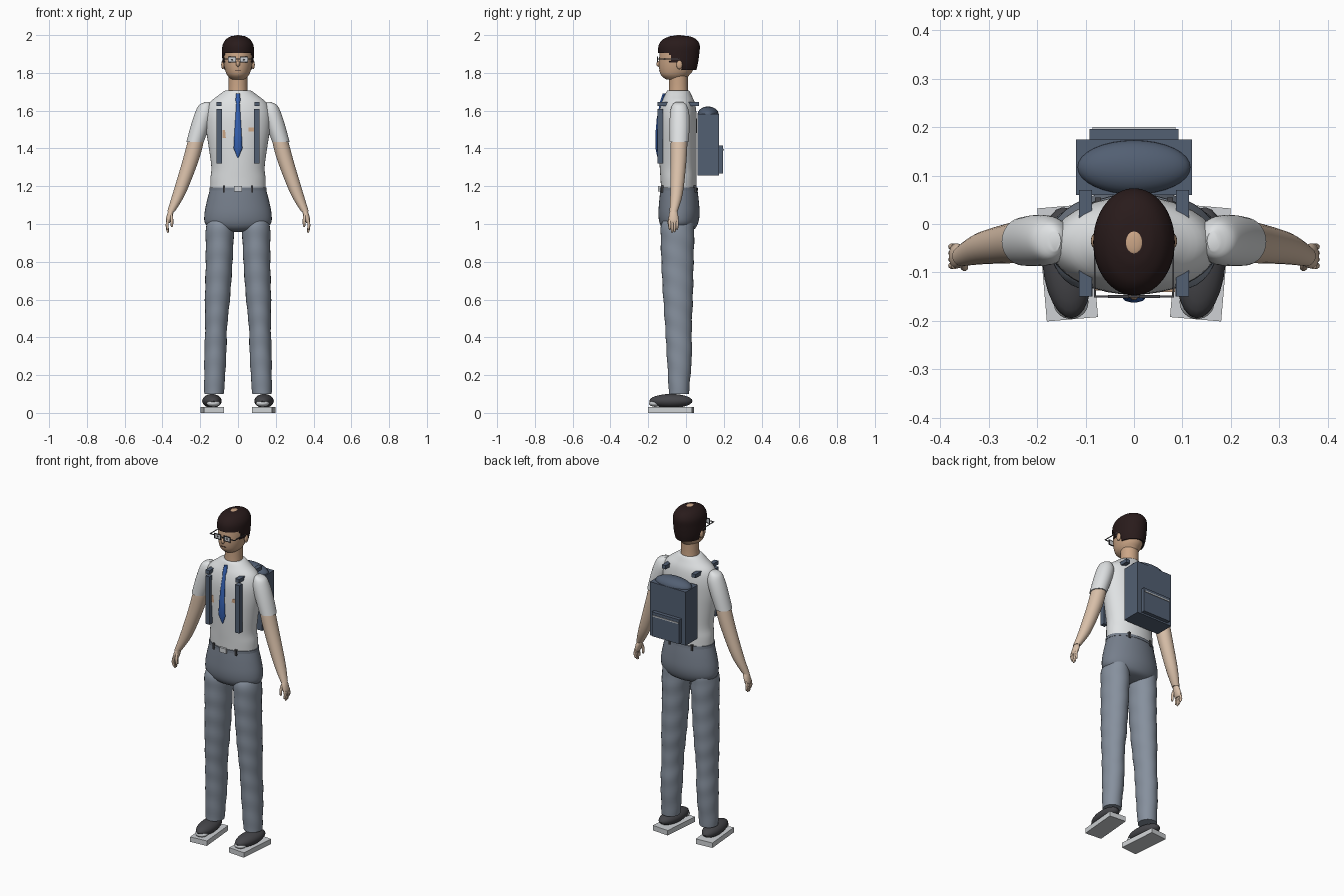
import bpy, bmesh, math
from mathutils import Matrix, Vector

def mat(name, r, g, b):
    m = bpy.data.materials.new(name)
    m.diffuse_color = (r, g, b, 1)
    return m

SKIN = mat("face_skin", .60, .38, .24)
ARM = mat("arm_skin", .70, .53, .40)
SHIRT = mat("white_shirt", .74, .76, .77)
LEGS = mat("grey_trousers", .24, .28, .34)
HIPS = mat("dark_grey_trousers", .18, .21, .26)
PACK = mat("slate_blue", .085, .115, .17)
HAIR = mat("dark_brown_hair", .022, .011, .011)
SHOE = mat("charcoal", .06, .06, .067)
TIE = mat("blue_tie", .035, .12, .45)
PALE = mat("pale_grey", .62, .64, .66)

def finish(bm, name, m, angle=40):
    bmesh.ops.recalc_face_normals(bm, faces=bm.faces[:])
    for f in bm.faces:
        f.smooth = True
    for e in bm.edges:
        e.smooth = len(e.link_faces) == 2 and e.calc_face_angle(0) < math.radians(angle)
    me = bpy.data.meshes.new(name)
    bm.to_mesh(me)
    bm.free()
    me.materials.append(m)
    ob = bpy.data.objects.new(name, me)
    bpy.context.collection.objects.link(ob)
    return ob

def smooth_rings(rings, steps):
    # Catmull-Rom interpolation between cross-sections
    out = []
    for i in range(len(rings) - 1):
        a, b, c, d = (rings[max(i - 1, 0)], rings[i], rings[i + 1], rings[min(i + 2, len(rings) - 1)])
        for k in range(steps):
            t = k / steps
            out.append([.5 * (2 * q + (r - p) * t + (2 * p - 5 * q + 4 * r - s) * t * t
                              + (3 * q - p - 3 * r + s) * t ** 3) for p, q, r, s in zip(a, b, c, d)])
    return out + [list(rings[-1])]

def loft(name, m, rings, side=1, n=28, steps=4, keep=None, wave=0):
    # rings: (z, centre x, centre y, radius x, radius y)
    bm = bmesh.new()
    loops = []
    for z, cx, cy, rx, ry in smooth_rings(rings, steps):
        rx, ry = max(rx, .001), max(ry, .001)
        loop = []
        for i in range(n):
            a = 2 * math.pi * i / n
            w = 1 + wave * math.sin(z * 55 + 2 * math.sin(a))
            loop.append(bm.verts.new((side * (cx + rx * w * math.cos(a)), cy + ry * w * math.sin(a), z)))
        loops.append(loop)
    for p, q in zip(loops, loops[1:]):
        for i in range(n):
            j = (i + 1) % n
            bm.faces.new((p[i], p[j], q[j], q[i]))
    bm.faces.new(loops[0])
    bm.faces.new(loops[-1])
    bmesh.ops.recalc_face_normals(bm, faces=bm.faces[:])
    if keep:
        bad = [f for f in bm.faces if not keep(f.calc_center_median())]
        bmesh.ops.delete(bm, geom=bad, context='FACES')
    return finish(bm, name, m)

def body(name, m, rows, **kw):
    # rows: (z, half width, front y, back y)
    return loft(name, m, [(z, 0, (f + b) / 2, w, (b - f) / 2) for z, w, f, b in rows], **kw)

def box(name, m, lo, hi, turn=0):
    lo, hi = Vector(lo), Vector(hi)
    bm = bmesh.new()
    bmesh.ops.create_cube(bm, size=1, matrix=Matrix.Translation((lo + hi) / 2)
                          @ Matrix.Rotation(turn, 4, 'Z') @ Matrix.Diagonal([*[abs(v) for v in hi - lo], 1]))
    return finish(bm, name, m)

def ball(name, m, c, r, turn=0, seg=24):
    bm = bmesh.new()
    bmesh.ops.create_uvsphere(bm, u_segments=seg, v_segments=seg // 2, radius=1,
                              matrix=Matrix.Translation(c) @ Matrix.Rotation(turn, 4, 'Z') @ Matrix.Diagonal([*r, 1]))
    return finish(bm, name, m)

# Head, neck and nose
body("head", SKIN, [(1.765, .035, -.105, 0), (1.785, .055, -.13, .015), (1.81, .067, -.14, .035),
                    (1.85, .076, -.143, .05), (1.9, .079, -.14, .06), (1.95, .075, -.13, .055),
                    (1.98, .05, -.095, .025), (1.99, .015, -.06, -.02)], n=36)
body("neck", SKIN, [(1.66, .055, -.095, .015), (1.72, .05, -.09, .01), (1.80, .05, -.09, .01)])
ball("nose", SKIN, (0, -.143, 1.848), (.011, .014, .016), seg=16)
box("mouth", HAIR, (-.016, -.1425, 1.812), (.016, -.135, 1.815))

# Hair shell cut away around the face
hair = body("hair", HAIR, [(1.815, .073, -.135, .055), (1.85, .081, -.144, .063), (1.9, .084, -.147, .07),
                           (1.945, .082, -.145, .073), (1.975, .066, -.125, .057), (1.992, .042, -.09, .025),
                           (1.997, .02, -.065, -.012)], n=64, steps=8,
            keep=lambda c: c.z > 1.908 or (c.z > 1.855 and c.y > -.085) or c.y > -.022)
sol = hair.modifiers.new("thickness", 'SOLIDIFY')
sol.thickness, sol.offset = .01, -1
ball("crown_spot", SKIN, (0, -.038, 1.994), (.02, .027, .006), seg=16)

# Shirt torso and trouser hips
body("shirt", SHIRT, [(1.185, .146, -.132, .056), (1.24, .146, -.135, .056), (1.3, .141, -.139, .055),
                      (1.4, .154, -.144, .056), (1.5, .169, -.146, .057), (1.58, .171, -.143, .056),
                      (1.64, .152, -.13, .047), (1.68, .105, -.113, .03), (1.705, .07, -.1, .017),
                      (1.708, .05, -.09, .01)], n=40)
body("hips", HIPS, [(1.185, .148, -.135, .06), (1.12, .165, -.142, .068), (1.05, .178, -.146, .072),
                    (1.0, .172, -.138, .062), (.97, .125, -.115, .04), (.957, .05, -.07, -.01)], n=40)
body("belt", HIPS, [(1.178, .152, -.138, .063), (1.194, .151, -.138, .062)], n=40, steps=1)
box("buckle", PALE, (-.022, -.147, 1.172), (.022, -.135, 1.2))

# Tie
loft("tie", TIE, [(1.69, 0, -.116, .010, .008), (1.655, 0, -.126, .013, .010), (1.64, 0, -.131, .009, .008),
                  (1.56, 0, -.147, .014, .008), (1.48, 0, -.154, .019, .008), (1.40, 0, -.154, .023, .008),
                  (1.35, 0, -.147, .002, .004)], n=10, steps=1)

# Chest patches
box("chest_patch_left", SKIN, (-.082, -.137, 1.455), (-.055, -.129, 1.497))
box("chest_patch_right", SKIN, (.05, -.140, 1.49), (.085, -.131, 1.512))

# Glasses bridge
box("glasses_bridge", SHOE, (-.012, -.152, 1.871), (.012, -.148, 1.875))

for s, tag in ((-1, "left"), (1, "right")):
    def nm(part):
        return part + "_" + tag

    def sbox(part, m, lo, hi):
        return box(nm(part), m, (s * lo[0], *lo[1:]), (s * hi[0], *hi[1:]))

    # Ear, lens, frame and temple
    ball(nm("ear"), SKIN, (s * .08, -.035, 1.843), (.009, .016, .024), seg=16)
    sbox("lens", PALE, (.013, -.151, 1.859), (.051, -.148, 1.882))
    for k, z in enumerate((1.855, 1.882)):
        sbox("frame_bar_%d" % k, SHOE, (.010, -.153, z), (.054, -.147, z + .004))
    for k, x in enumerate((.010, .050)):
        sbox("frame_side_%d" % k, SHOE, (x, -.153, 1.857), (x + .004, -.147, 1.884))
    sbox("frame_hinge", SHOE, (.052, -.152, 1.872), (.082, -.148, 1.876))
    sbox("temple", SHOE, (.079, -.152, 1.872), (.083, -.035, 1.876))
    ball(nm("pupil"), SHOE, (s * .031, -.151, 1.87), (.005, .002, .005), seg=12)

    # Sleeve and arm
    loft(nm("sleeve"), SHIRT, [(1.645, .163, -.035, .012, .02), (1.63, .172, -.035, .034, .038),
                               (1.59, .178, -.034, .049, .05), (1.52, .2, -.034, .05, .053),
                               (1.435, .227, -.036, .046, .05)], side=s)
    loft(nm("arm"), ARM, [(1.46, .22, -.036, .04, .043), (1.42, .228, -.037, .043, .044),
                          (1.32, .256, -.04, .042, .041), (1.16, .312, -.05, .034, .033),
                          (1.065, .355, -.066, .02, .021)], side=s)
    # Hand, fingers and thumb
    loft(nm("hand"), ARM, [(1.075, .353, -.066, .013, .016), (1.05, .36, -.066, .016, .024),
                           (1.02, .368, -.066, .014, .026), (1.005, .371, -.066, .009, .022)], side=s, n=16)
    for k, (y, tip) in enumerate(((-.086, .967), (-.073, .953), (-.06, .956), (-.047, .968))):
        loft(nm("finger_%d" % k), ARM, [(1.025, .37, y, .007, .007), (.995, .376, y, .0075, .0068),
                                        (tip + .008, .372, y, .006, .006), (tip, .37, y, .002, .002)],
             side=s, n=10, steps=2)
    loft(nm("thumb"), ARM, [(1.05, .354, -.08, .008, .008), (1.02, .35, -.089, .008, .008),
                            (.99, .35, -.09, .006, .006), (.984, .351, -.09, .002, .002)], side=s, n=10, steps=2)

    # Trouser leg with soft folds
    loft(nm("leg"), LEGS, [(1.03, .096, -.04, .06, .07), (.98, .096, -.045, .074, .088), (.8, .1, -.045, .071, .085),
                           (.6, .109, -.042, .066, .078), (.45, .116, -.04, .058, .07), (.3, .12, -.035, .058, .066),
                           (.1, .127, -.038, .052, .053)], side=s, steps=10, wave=.018)
    # Shoe, toe cap and sole
    turn = -s * .085
    box(nm("sole"), PALE, (s * .137 - .053, -.197, 0), (s * .137 + .053, .037, .03), turn)
    ball(nm("shoe"), SHOE, (s * .138, -.08, .063), (.051, .115, .037), turn)
    ball(nm("toe_cap"), PALE, (s * .130, -.162, .05), (.036, .034, .018), turn)

    # Belt loops
    for k, (y0, y1) in enumerate(((-.132, -.118), (.04, .055))):
        sbox("belt_loop_%d" % k, SHOE, (.068, y0, 1.168), (.08, y1, 1.203))

    # Backpack straps
    sbox("strap", PACK, (.086, -.15, 1.32), (.114, -.122, 1.61))
    sbox("shoulder_strap", PACK, (.087, -.15, 1.625), (.113, .07, 1.647))

# Backpack
box("backpack", PACK, (-.12, .06, 1.258), (.12, .174, 1.582))
ball("backpack_top", PACK, (0, .117, 1.58), (.117, .056, .042), seg=32)
box("backpack_pocket", PACK, (-.092, .17, 1.268), (.092, .196, 1.415))
box("pocket_zip", PALE, (-.086, .195, 1.39), (.086, .2, 1.397))
